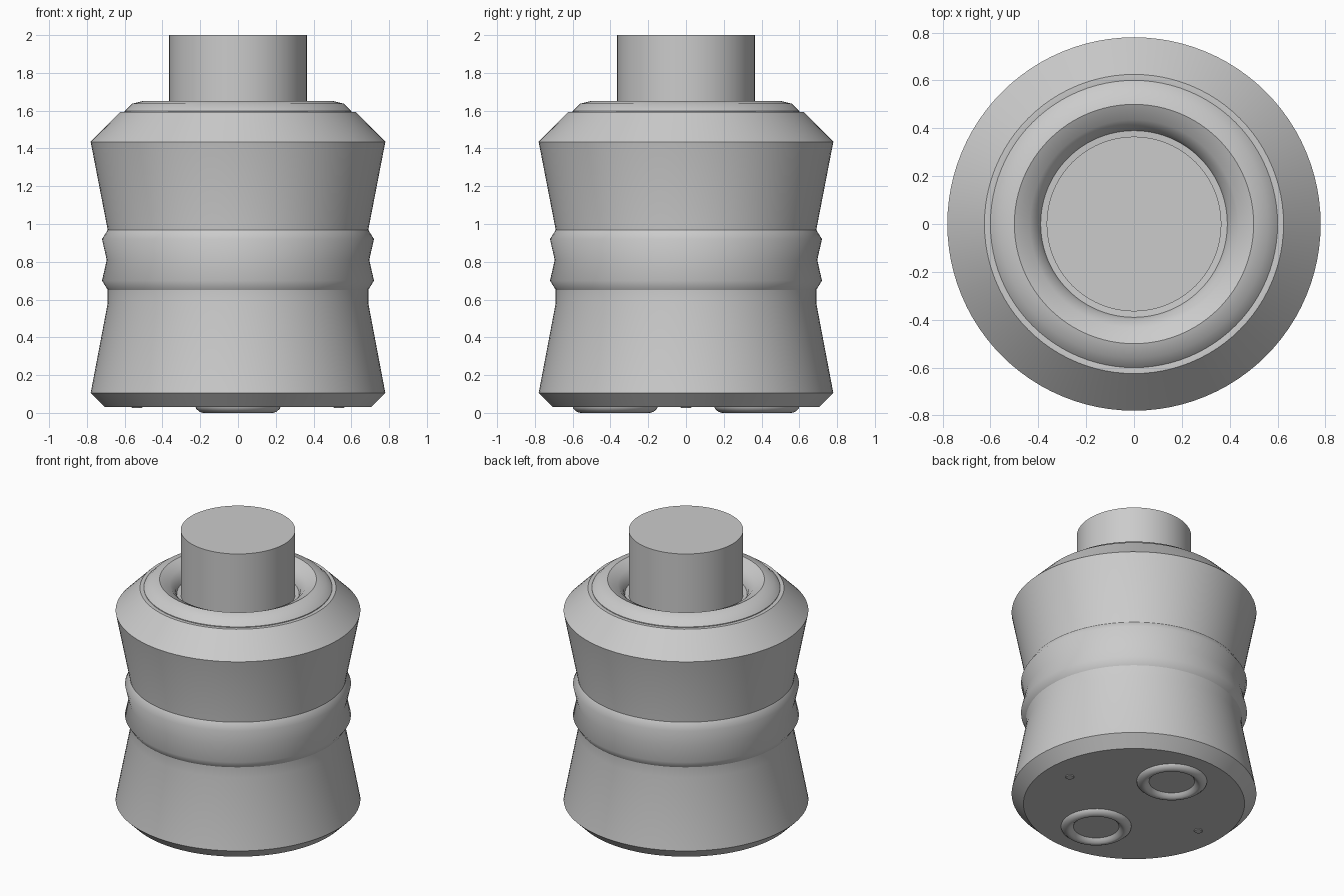
import bpy, bmesh, math

if "Cube" in bpy.data.objects:
    bpy.data.objects.remove(bpy.data.objects["Cube"])


def lathe(name, profile, loc=(0, 0, 0), sides=96, angle=20):
    """Revolve (radius, z) points, listed bottom to top, around z."""
    bm = bmesh.new()
    rings = []
    for r, z in profile:
        if r == 0:
            rings.append([bm.verts.new((0, 0, z))] * sides)
        else:
            rings.append([bm.verts.new((r * math.cos(2 * math.pi * i / sides),
                                        r * math.sin(2 * math.pi * i / sides), z))
                          for i in range(sides)])
    for a, b in zip(rings, rings[1:]):
        for i in range(sides):
            j = (i + 1) % sides
            quad = list(dict.fromkeys((a[i], a[j], b[j], b[i])))
            bm.faces.new(quad)
    bmesh.ops.recalc_face_normals(bm, faces=bm.faces)
    mesh = bpy.data.meshes.new(name)
    bm.to_mesh(mesh)
    bm.free()
    obj = bpy.data.objects.new(name, mesh)
    obj.location = loc
    bpy.context.collection.objects.link(obj)
    bpy.ops.object.select_all(action='DESELECT')
    obj.select_set(True)
    bpy.context.view_layer.objects.active = obj
    bpy.ops.object.shade_smooth_by_angle(angle=math.radians(angle))
    return obj


# Waisted housing with chamfered bottom and sloped shoulder
lathe("housing", [(0, .03), (.705, .03), (.78, .105), (.69, .58), (.69, .65),
                  (.69, .97), (.78, 1.435), (.625, 1.592), (.6, 1.592),
                  (.36, 1.54), (0, 1.54)], angle=15)

# Double-ridged grip band around the waist
lathe("grip_band", [(.689, .65), (.72, .70), (.695, .81), (.72, .92), (.689, .97)],
      angle=60)

# Raised collar with a dished inner lip
lathe("collar", [(.6, 1.58), (.6, 1.597), (.56, 1.637), (.5, 1.652),
                 (.435, 1.62), (.4, 1.58), (.39, 1.55), (.36, 1.548)], angle=40)

# Push button
lathe("button", [(0, 1.5), (.365, 1.5), (.365, 2.0), (0, 2.0)])

# Two ring feet and two small locating pips underneath
for s, side in ((-1, "front"), (1, "back")):
    lathe("foot_" + side, [(.225, .032), (.222, .022), (.205, .007), (.19, .001),
                           (.18, 0), (.17, .003), (.155, .015), (.145, .028),
                           (0, .028)], (0, s * .375, 0), 48, 40)
for s, side in ((-1, "left"), (1, "right")):
    lathe("pip_" + side, [(0, .025), (.025, .025), (.03, .032)], (s * .535, 0, 0), 24)
